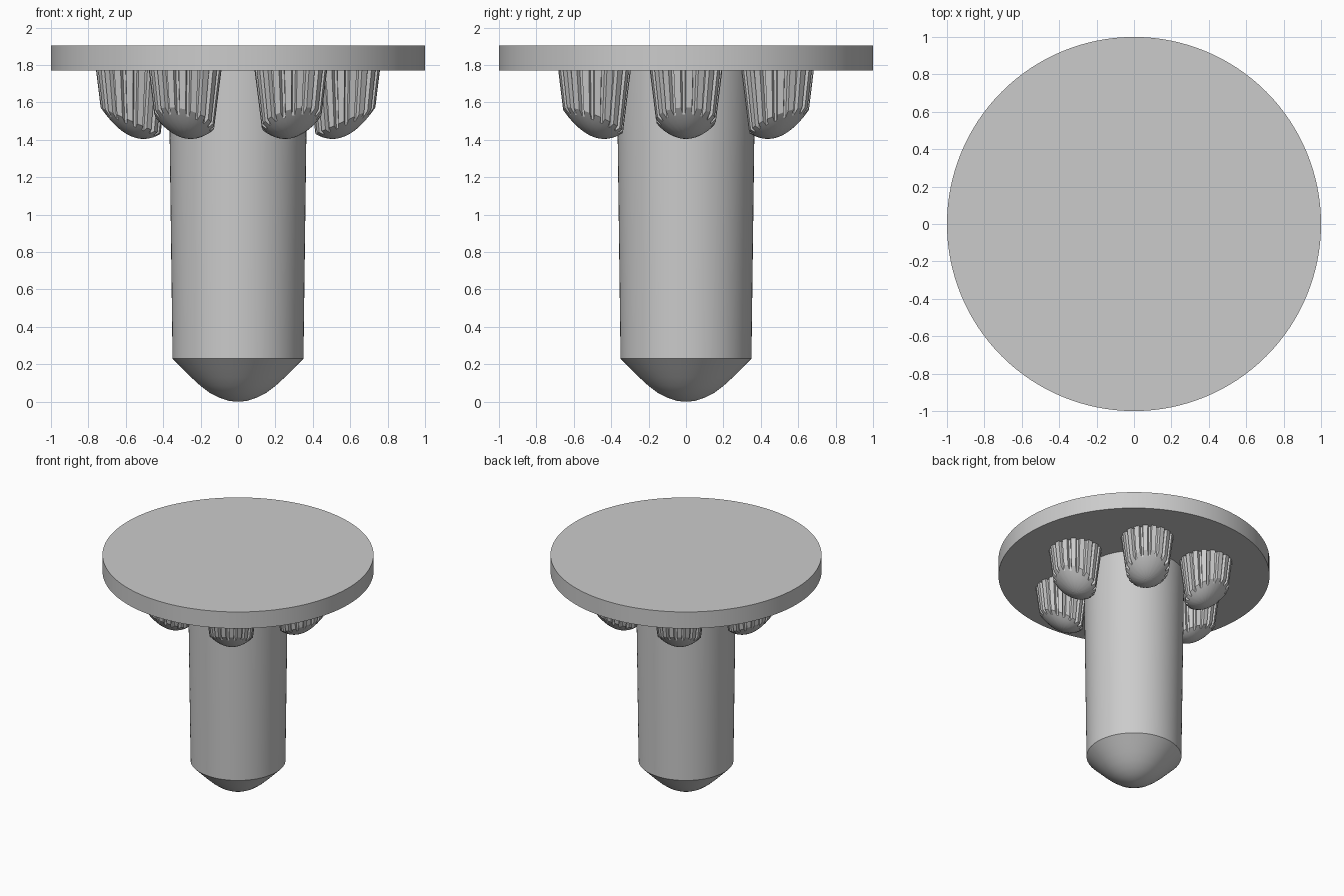
import bpy, bmesh, math

cube = bpy.data.objects.get("Cube")
if cube:
    bpy.data.objects.remove(cube, do_unlink=True)

grey = bpy.data.materials.new("plain_grey")
grey.use_nodes = True
colour = (0.6, 0.6, 0.6, 1)
grey.diffuse_color = colour
grey.node_tree.nodes["Principled BSDF"].inputs["Base Color"].default_value = colour

PLATE_BOTTOM = 1.77


def finish(bm, name, angle=30):
    """Turn a bmesh into a shaded object."""
    bmesh.ops.recalc_face_normals(bm, faces=bm.faces)
    mesh = bpy.data.meshes.new(name)
    bm.to_mesh(mesh)
    bm.free()
    mesh.materials.append(grey)
    obj = bpy.data.objects.new(name, mesh)
    bpy.context.collection.objects.link(obj)
    bpy.ops.object.select_all(action='DESELECT')
    bpy.context.view_layer.objects.active = obj
    obj.select_set(True)
    bpy.ops.object.shade_smooth_by_angle(angle=math.radians(angle))
    return obj


def skin(bm, rings):
    """Bridge successive closed rings of vertices."""
    for a, b in zip(rings, rings[1:]):
        n = len(a)
        for i in range(n):
            j = (i + 1) % n
            bm.faces.new((a[i], a[j], b[j], b[i]))


def lathe(name, profile, sides):
    """Revolve (radius, height) points, listed bottom to top, about z."""
    bm = bmesh.new()
    rings = []
    for r, z in profile:
        rings.append([bm.verts.new((r * math.cos(t), r * math.sin(t), z))
                      for t in (2 * math.pi * i / sides for i in range(sides))])
    skin(bm, rings)
    bm.faces.new(rings[0])
    bm.faces.new(rings[-1])
    return finish(bm, name)


# Round head plate
lathe("head_plate", [(1, PLATE_BOTTOM), (1, 1.905)], 128)

# Slightly tapered shank with a rounded point
lathe("shank", [(0.01, 0), (0.05, 0.005), (0.1, 0.021), (0.15, 0.047),
                (0.2, 0.084), (0.25, 0.13), (0.3, 0.18), (0.35, 0.23),
                (0.37, PLATE_BOTTOM)], 96)

# Ribbed studs under the plate
TEETH = 18
CENTRE = 0.565
DOME_TIP = 0.505


def dome_height(x, y):
    return 1.405 + 3.2 * ((x - DOME_TIP) ** 2 + y ** 2)


def tooth_outline():
    """Angle and groove depth around a stud."""
    pitch = 2 * math.pi / TEETH
    return [((k + part) * pitch, depth) for k in range(TEETH)
            for part, depth in ((0, 0), (0.55, 0), (0.65, 0.022), (0.9, 0.022))]


def stud(name, turn):
    bm = bmesh.new()
    top, rim = [], []
    for t, depth in tooth_outline():
        c, s = math.cos(t), math.sin(t)
        r = 0.195 - depth
        top.append((CENTRE + r * c, r * s, PLATE_BOTTOM + 0.01))
        # settle where the tapered side meets the dome
        for _ in range(12):
            z = dome_height(CENTRE + r * c, r * s)
            r = 0.195 - depth - 0.13 * (PLATE_BOTTOM - z)
        rim.append((r * c, r * s))
    rings = [[bm.verts.new(p) for p in top]]
    for step in range(8, 0, -1):
        f = step / 8
        rings.append([bm.verts.new((CENTRE + f * x, f * y,
                                    dome_height(CENTRE + f * x, f * y)))
                      for x, y in rim])
    skin(bm, rings)
    bm.faces.new(rings[0])
    tip = bm.verts.new((CENTRE, 0, dome_height(CENTRE, 0)))
    last = rings[-1]
    for i, v in enumerate(last):
        bm.faces.new((v, last[(i + 1) % len(last)], tip))
    obj = finish(bm, name, 25)
    obj.rotation_euler.z = turn


for k in range(6):
    stud(f"ribbed_stud_{k + 1}", k * math.pi / 3)
